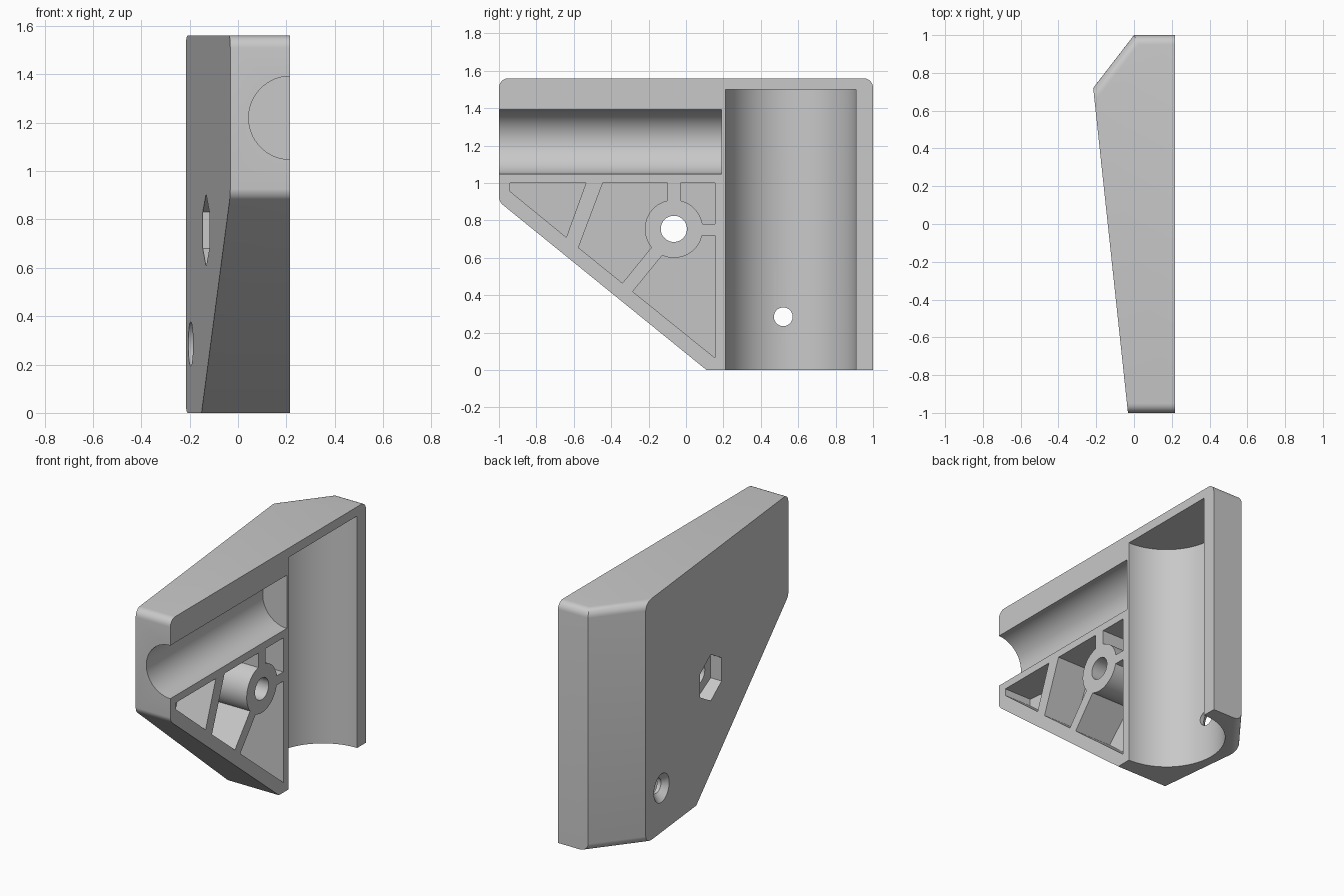
import bpy, bmesh, math
from mathutils import Vector

if "Cube" in bpy.data.objects:
    bpy.data.objects.remove(bpy.data.objects["Cube"], do_unlink=True)

FACE = 0.216          # open side of the bracket
HEIGHT = 1.56
BOSS = (-0.065, 0.755)

grey = bpy.data.materials.new("plain grey")
grey.use_nodes = True
grey.diffuse_color = (0.58, 0.58, 0.58, 1)
grey.node_tree.nodes["Principled BSDF"].inputs["Base Color"].default_value = grey.diffuse_color


def back_x(y):
    """x of the sloping back face at a given y"""
    return -0.032 - 0.184 * (y + 1) / 1.72


def prism(name, outline, left, right):
    """Prism along x over a (y, z) outline; left and right give x from y."""
    bm = bmesh.new()
    a = [bm.verts.new((left(y), y, z)) for y, z in outline]
    b = [bm.verts.new((right(y), y, z)) for y, z in outline]
    bm.faces.new(a)
    bm.faces.new(b)
    for i in range(len(a)):
        j = (i + 1) % len(a)
        bm.faces.new((a[i], a[j], b[j], b[i]))
    bmesh.ops.recalc_face_normals(bm, faces=bm.faces)
    mesh = bpy.data.meshes.new(name)
    bm.to_mesh(mesh)
    bm.free()
    ob = bpy.data.objects.new(name, mesh)
    bpy.context.collection.objects.link(ob)
    return ob


def rod(name, start, end, r1, r2=None, sides=64):
    """Cylinder or cone between two points."""
    start, end = Vector(start), Vector(end)
    d = end - start
    bpy.ops.mesh.primitive_cone_add(
        vertices=sides, radius1=r1, radius2=r1 if r2 is None else r2,
        depth=d.length, location=(start + end) / 2,
        rotation=d.to_track_quat('Z', 'Y').to_euler())
    ob = bpy.context.object
    ob.name = name
    return ob


def cut(target, cutter, keep=False):
    """Subtract the cutter from the target."""
    cutter.hide_render = True
    mod = target.modifiers.new("cut", 'BOOLEAN')
    mod.operation = 'DIFFERENCE'
    mod.solver = 'EXACT'
    mod.object = cutter
    bpy.context.view_layer.objects.active = target
    bpy.ops.object.modifier_apply(modifier=mod.name)
    if not keep:
        bpy.data.objects.remove(cutter, do_unlink=True)


# Solid body with a sloping back
outline = [(-1, 0.9), (-1, HEIGHT), (1, HEIGHT), (1, 0), (0.11, 0)]
body = prism("corner_bracket", outline, back_x, lambda y: FACE)

# Slanted rear corner, then rounded outer edges
bm = bmesh.new()
bm.from_mesh(body.data)
bmesh.ops.bisect_plane(bm, geom=bm.verts[:] + bm.edges[:] + bm.faces[:], dist=1e-5,
                       plane_co=(0, 1, 0), plane_no=(-0.28, 0.216, 0), clear_outer=True)
bmesh.ops.holes_fill(bm, edges=[e for e in bm.edges if e.is_boundary], sides=0)
bmesh.ops.recalc_face_normals(bm, faces=bm.faces)
bm.normal_update()


def rounded(edge):
    a, b = (v.co for v in edge.verts)
    if abs(a.z - b.z) > 0.01 or len(edge.link_faces) != 2:
        return False
    slant = any(f.normal.y > 0.2 and f.normal.x < -0.2 for f in edge.link_faces)
    top_end = a.z > 1.5 and abs(a.y - b.y) < 0.01 and abs(a.x - b.x) > 0.1
    return slant or top_end


def lower_front(edge):
    return all(v.co.y < -0.99 and abs(v.co.z - 0.9) < 0.01 for v in edge.verts)


for rule, size in ((rounded, 0.05), (lower_front, 0.025)):
    bmesh.ops.bevel(bm, geom=[e for e in bm.edges if rule(e)], offset=size,
                    segments=6, profile=0.5, affect='EDGES')
bm.to_mesh(body.data)
bm.free()

# Weight-saving pockets, leaving ribs and a round boss
pockets = [
    [(-0.94, 1), (-0.535, 1), (-0.64, 0.71), (-0.94, 0.955)],
    [(-0.445, 1), (-0.1, 1), (-0.1, 0.76), (-0.34, 0.465), (-0.575, 0.655)],
    [(-0.03, 1), (0.155, 1), (0.155, 0.78), (-0.03, 0.78)],
    [(0.155, 0.72), (0.155, 0.065), (-0.285, 0.42), (-0.04, 0.72)],
]
boss = rod("boss", (-0.5, *BOSS), (0.5, *BOSS), 0.155)
for points in pockets:
    pocket = prism("pocket", points, lambda y: back_x(y) + 0.06, lambda y: FACE + 0.1)
    cut(pocket, boss, keep=True)
    cut(body, pocket)
bpy.data.objects.remove(boss, do_unlink=True)

# Half-round channels for the upright and the level bar
cut(body, rod("upright_channel", (FACE, 0.56, -0.1), (FACE, 0.56, 1.5), 0.35, sides=96))
cut(body, rod("level_channel", (FACE, -1.1, 1.22), (FACE, 0.19, 1.22), 0.172))

# Bolt hole with a hexagonal nut recess behind
cut(body, rod("bolt_hole", (-0.4, *BOSS), (0.4, *BOSS), 0.07, sides=48))
hexagon = [(BOSS[0] + 0.15 * math.sin(k * math.pi / 3),
            BOSS[1] + 0.15 * math.cos(k * math.pi / 3)) for k in range(6)]
cut(body, prism("nut_recess", hexagon, lambda y: -0.4, lambda y: -0.04))

# Countersunk screw hole
cut(body, rod("screw_hole", (-0.4, 0.52, 0.285), (0, 0.52, 0.285), 0.05, sides=48))
cut(body, rod("countersink", (-0.25, 0.52, 0.285), (-0.15, 0.52, 0.285), 0.142, 0.05, sides=48))

# Finish
body.data.materials.clear()
body.data.materials.append(grey)
for p in body.data.polygons:
    p.material_index = 0
bpy.ops.object.select_all(action='DESELECT')
body.select_set(True)
bpy.context.view_layer.objects.active = body
bpy.ops.object.shade_smooth_by_angle(angle=math.radians(25))
